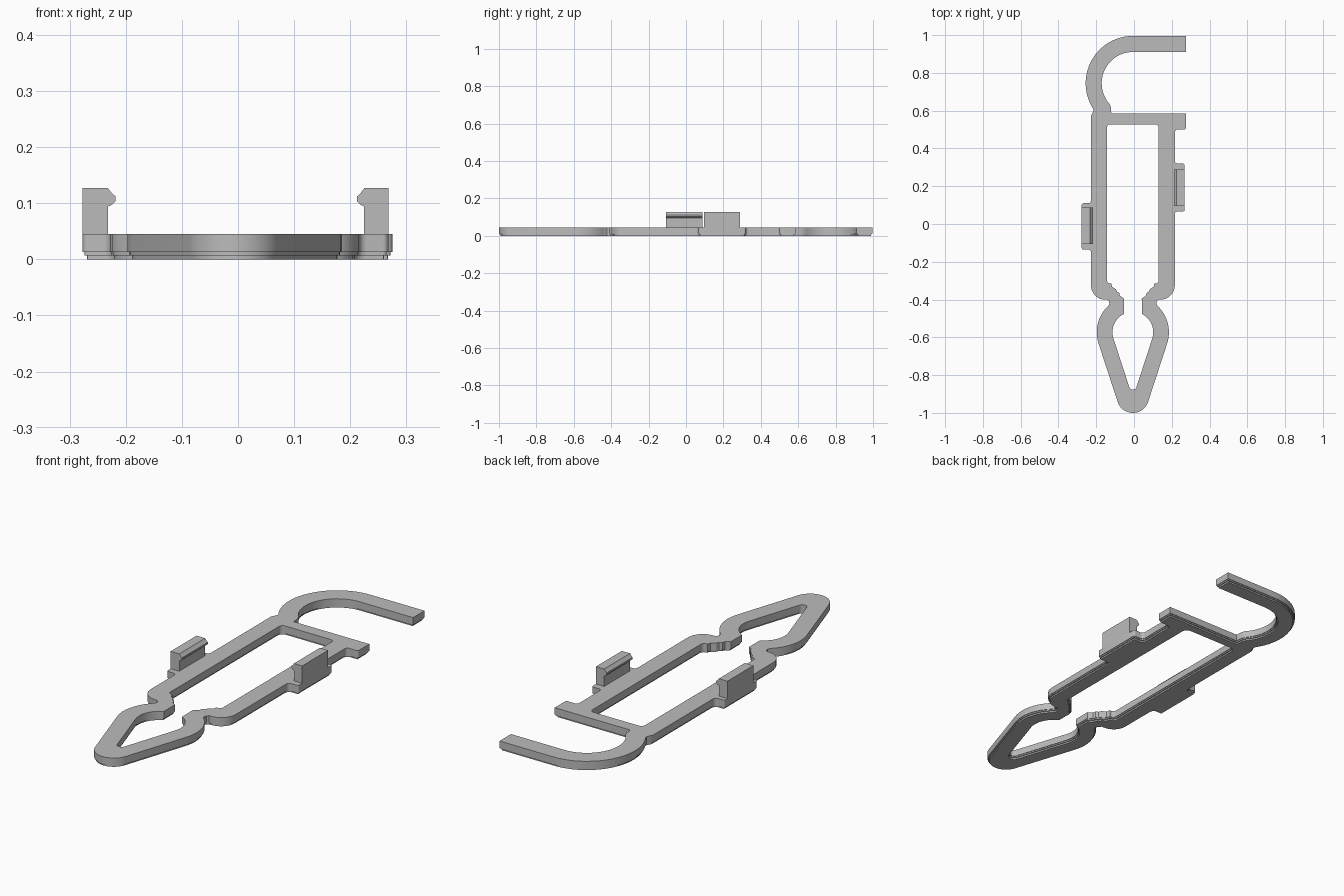
import bpy
import bmesh
from math import sin, cos, tan, radians
from mathutils import Vector

cube = bpy.data.objects.get("Cube")
if cube:
    bpy.data.objects.remove(cube, do_unlink=True)

THICK = 0.045      # plate thickness
AXIS = -0.006      # symmetry axis of frame and tip

grey = bpy.data.materials.new("plain_grey")
grey.use_nodes = True
grey.diffuse_color = (0.5, 0.5, 0.5, 1)
grey.node_tree.nodes["Principled BSDF"].inputs["Base Color"].default_value = (0.5, 0.5, 0.5, 1)


def arc(cx, cy, r, a0, a1, n):
    """Points along an arc, angles in degrees."""
    angles = [radians(a0 + (a1 - a0) * i / n) for i in range(n + 1)]
    return [(cx + r * cos(a), cy + r * sin(a)) for a in angles]


def mirrored(path):
    """Reflect a half outline about the axis, in reverse order."""
    return [(2 * AXIS - p[0], *p[1:]) for p in reversed(path)]


def rounded(path, steps=5):
    """Closed loop of (x, y) or (x, y, radius) corners with fillets applied."""
    loop = []
    for i, p in enumerate(path):
        c = Vector(p[:2])
        if len(p) == 2:
            loop.append(c)
            continue
        a = (Vector(path[i - 1][:2]) - c).normalized()
        b = (Vector(path[(i + 1) % len(path)][:2]) - c).normalized()
        half = a.angle(b) / 2
        mid = c + (a + b).normalized() * (p[2] / sin(half))
        start = c + a * (p[2] / tan(half)) - mid
        end = c + b * (p[2] / tan(half)) - mid
        sweep = start.angle_signed(end)
        for k in range(steps + 1):
            t = -sweep * k / steps
            loop.append(mid + Vector((start.x * cos(t) - start.y * sin(t),
                                      start.x * sin(t) + start.y * cos(t))))
    return [v for i, v in enumerate(loop) if (v - loop[i - 1]).length > 1e-4]


def inset(loop, d):
    """Move every point by d to the left of the travel direction."""
    out = []
    for i, v in enumerate(loop):
        e = (v - loop[i - 1]).normalized()
        f = (loop[(i + 1) % len(loop)] - v).normalized()
        n1, n2 = Vector((-e.y, e.x)), Vector((-f.y, f.x))
        out.append(v + (n1 + n2) * (d / max(0.4, 1 + n1.dot(n2))))
    return out


def finish(bm, name):
    bmesh.ops.recalc_face_normals(bm, faces=bm.faces)
    mesh = bpy.data.meshes.new(name)
    bm.to_mesh(mesh)
    bm.free()
    mesh.materials.append(grey)
    ob = bpy.data.objects.new(name, mesh)
    bpy.context.collection.objects.link(ob)
    bpy.ops.object.select_all(action='DESELECT')
    ob.select_set(True)
    bpy.context.view_layer.objects.active = ob
    bpy.ops.object.shade_smooth_by_angle(angle=radians(30))
    return ob


def plate(name, loops, layers):
    """Stack inset rings of each loop into walls, then cap both ends."""
    bm = bmesh.new()
    caps = ([], [])
    for loop in loops:
        rings = [[bm.verts.new((v.x, v.y, z)) for v in inset(loop, d)] for d, z in layers]
        n = len(loop)
        for low, high in zip(rings, rings[1:]):
            for i in range(n):
                j = (i + 1) % n
                bm.faces.new((low[i], low[j], high[j], high[i]))
        for cap, ring in zip(caps, (rings[0], rings[-1])):
            cap.extend(bm.edges.get((ring[i - 1], ring[i])) for i in range(n))
    for cap, z in zip(caps, (-1, 1)):
        bmesh.ops.triangle_fill(bm, edges=cap, use_beauty=True, normal=(0, 0, z))
    return finish(bm, name)


def clip(name, outer, inner, hook, y0, y1):
    """Upright wall with a snap bead along its inner top edge."""
    tip = inner + hook
    mid = inner + hook / 2
    profile = [(outer, THICK), (inner, THICK), (inner, 0.094), (mid, 0.097), (tip, 0.104),
               (tip, 0.112), (mid, 0.118), (inner, 0.127), (outer, 0.127)]
    bm = bmesh.new()
    face = bm.faces.new([bm.verts.new((x, y0, z)) for x, z in profile])
    moved = bmesh.ops.extrude_face_region(bm, geom=[face])["geom"]
    bmesh.ops.translate(bm, vec=(0, y1 - y0, 0),
                        verts=[g for g in moved if isinstance(g, bmesh.types.BMVert)])
    return finish(bm, name)


def tab(side, rail, edge, y0, y1):
    """Ledge corners on a rail, from the first y to the second."""
    return [(rail, y0, 0.014), (edge, y0, 0.01), (edge, y1, 0.01), (rail, y1, 0.014)]


# Outer half: pointed tip, bulge, neck, lower frame corner
outer_half = (arc(AXIS, -0.915, 0.085, -90, -18, 10)
              + arc(AXIS, -0.573, 0.191, -18, 47, 12)
              + [(AXIS + x, y) for x, y in ((0.124, -0.422), (0.127, -0.409), (0.136, -0.401))]
              + [(AXIS + 0.222, -0.40, 0.075)])
rail_r, rail_l = AXIS + 0.222, AXIS - 0.222

# Crossbar end, spring hook and its joint with the frame
hook = ([(rail_r, 0.50, 0.014), (0.275, 0.50, 0.01), (0.275, 0.585), (-0.12, 0.585),
         (-0.122, 0.615), (-0.128, 0.633)]
        + arc(-0.005, 0.745, 0.166, 215, 90, 20)
        + [(0.275, 0.911), (0.275, 0.996)]
        + arc(-0.005, 0.745, 0.251, 90, 213, 24)
        + [(-0.214, 0.60), (-0.22, 0.588), (rail_l, 0.572)])

outline = rounded(outer_half + tab("right", rail_r, 0.268, 0.066, 0.32) + hook
                  + tab("left", rail_l, -0.277, 0.110, -0.135) + mirrored(outer_half))

# Opening: frame window, stepped jaws, gap and tip cavity
jaw = [(0.114, -0.315), (0.11, -0.332), (0.09, -0.345), (0.084, -0.358),
       (0.072, -0.365), (0.068, -0.38), (0.047, -0.394)]
opening_half = ([(AXIS + 0.137, 0.528, 0.018), (AXIS + 0.137, -0.315, 0.016)]
                + [(AXIS + x, y) for x, y in jaw]
                + arc(AXIS, -0.573, 0.108, 64, -18, 14)
                + arc(AXIS, -0.857, 0.02, -18, -90, 5))
opening = rounded(opening_half + mirrored(opening_half))

# Plate with a small stepped rebate around its lower edge
plate("clip_frame", [outline, opening],
      [(0.008, 0), (0.008, 0.007), (0.003, 0.007), (0.003, 0.013), (0, 0.013), (0, THICK)])

# Upright snap clips on the side ledges
clip("right_snap_wall", -0.277, -0.232, 0.014, -0.106, 0.087)
clip("left_snap_wall", 0.268, 0.225, -0.013, 0.095, 0.288)
